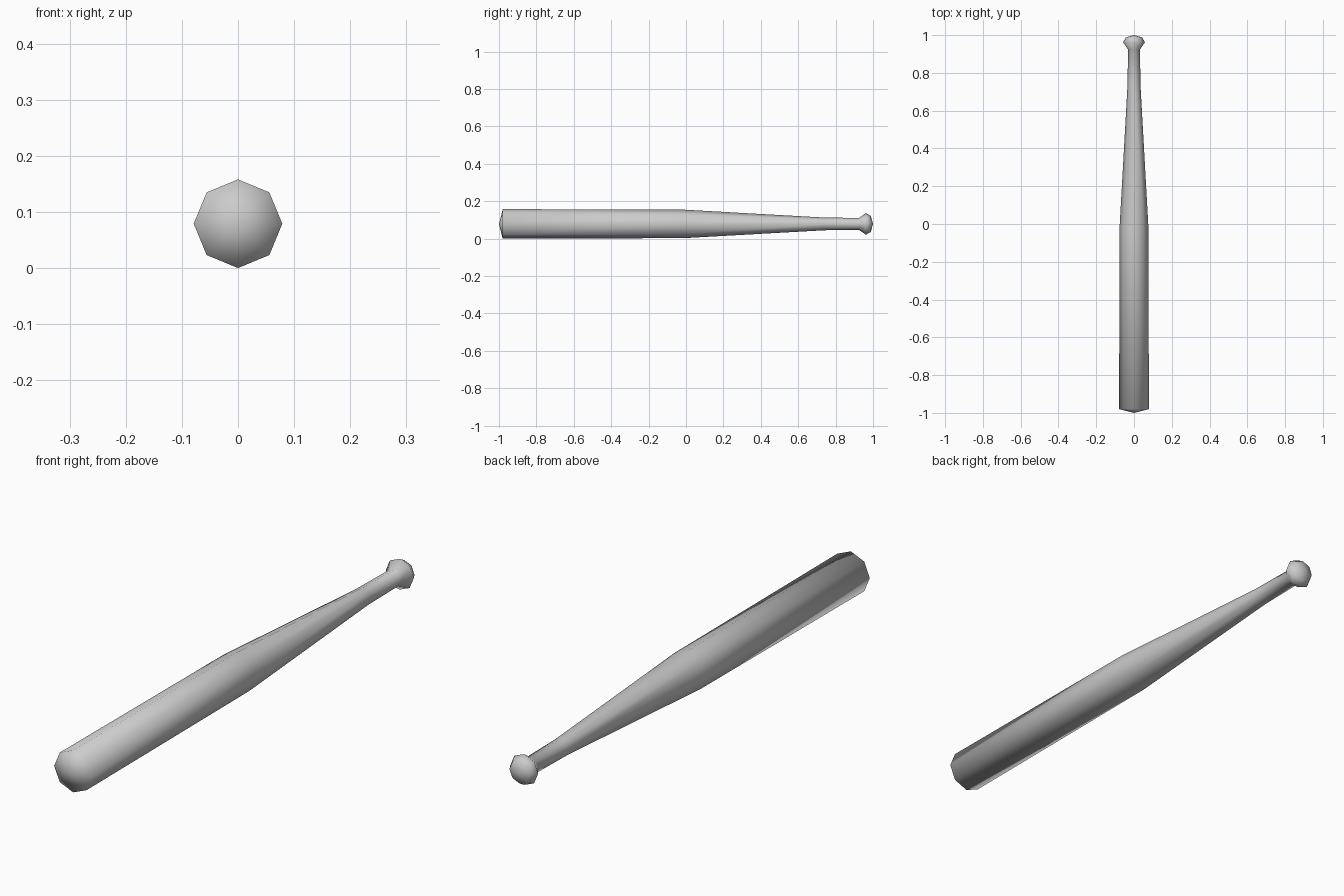
import bpy
import bmesh
from math import cos, sin, tau

cube = bpy.data.objects.get("Cube")
if cube:
    bpy.data.objects.remove(cube, do_unlink=True)

SIDES = 8
AXIS_Z = 0.079

grey = bpy.data.materials.new("plain grey")
grey.use_nodes = True
grey.diffuse_color = (0.6, 0.6, 0.6, 1)
grey.node_tree.nodes["Principled BSDF"].inputs["Base Color"].default_value = (0.6, 0.6, 0.6, 1)

# Lathe profile (y, radius): barrel, taper, grip, knob
profile = [
    (-0.98, 0.079), (-0.01, 0.076),
    (0.74, 0.034), (0.925, 0.032),
    (0.962, 0.058), (0.988, 0.043),
]

bm = bmesh.new()
rings = [
    [bm.verts.new((r * cos(tau * i / SIDES), y, AXIS_Z + r * sin(tau * i / SIDES)))
     for i in range(SIDES)]
    for y, r in profile
]


def edge_pairs(ring):
    return zip(ring, ring[1:] + ring[:1])


# Side walls between neighbouring rings
for lower, upper in zip(rings, rings[1:]):
    for (a, b), (c, d) in zip(edge_pairs(lower), edge_pairs(upper)):
        bm.faces.new((a, b, d, c))

# Shallow pointed caps on the barrel end and the knob
for ring, y in ((rings[0], -1), (rings[-1], 1)):
    tip = bm.verts.new((0, y, AXIS_Z))
    for a, b in edge_pairs(ring):
        bm.faces.new((a, b, tip))

bmesh.ops.recalc_face_normals(bm, faces=bm.faces)
for face in bm.faces:
    face.smooth = True

mesh = bpy.data.meshes.new("bat")
bm.to_mesh(mesh)
bm.free()
mesh.materials.append(grey)
bat = bpy.data.objects.new("bat", mesh)
bpy.context.collection.objects.link(bat)
